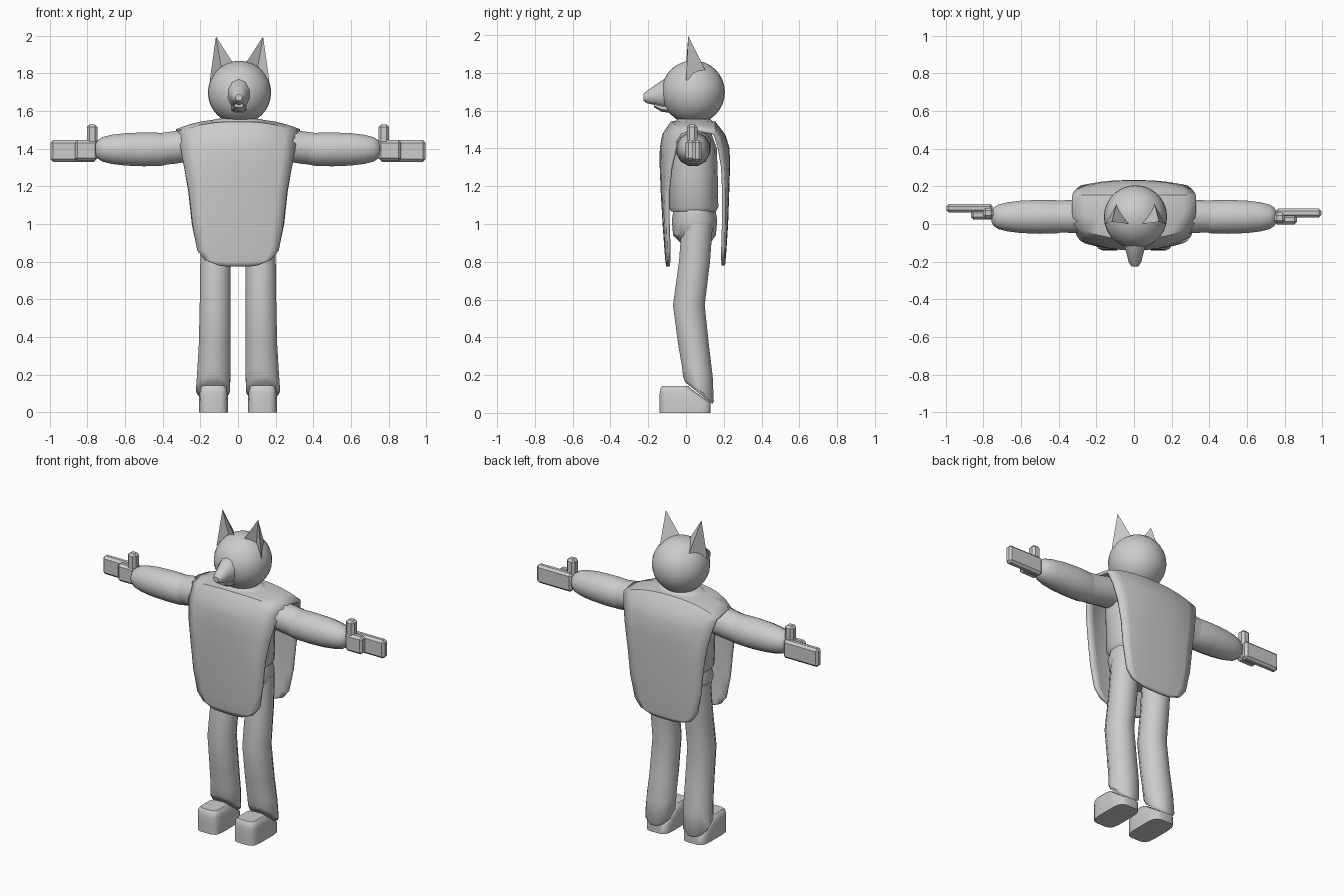
import bpy, bmesh, math
from mathutils import Vector

grey = bpy.data.materials.new("plain_grey")
grey.diffuse_color = (0.6, 0.6, 0.6, 1)


def finish(name, bm, angle=40):
    bmesh.ops.recalc_face_normals(bm, faces=bm.faces)
    mesh = bpy.data.meshes.new(name)
    bm.to_mesh(mesh)
    bm.free()
    ob = bpy.data.objects.new(name, mesh)
    bpy.context.collection.objects.link(ob)
    mesh.materials.append(grey)
    bpy.ops.object.select_all(action='DESELECT')
    bpy.context.view_layer.objects.active = ob
    ob.select_set(True)
    bpy.ops.object.shade_smooth_by_angle(angle=math.radians(angle))
    return ob


def spow(v, e):
    return math.copysign(abs(v) ** e, v)


def tube(name, stations, axis='Z', n=12, e=1.0, angle=40):
    """Loft of rings: (cx, cy, cz, radius1, radius2[, tilt])."""
    bm = bmesh.new()
    rings = []
    for s in stations:
        c, r1, r2 = Vector(s[:3]), s[3], s[4]
        tilt = s[5] if len(s) > 5 else 0
        ring = []
        for i in range(n):
            a = math.tau * (i + 0.5) / n
            p, q = r1 * spow(math.cos(a), e), r2 * spow(math.sin(a), e)
            d = {'Z': (p, q, tilt * q), 'X': (0, p, q), 'Y': (p, 0, q)}[axis]
            ring.append(bm.verts.new(c + Vector(d)))
        rings.append(ring)
    for a, b in zip(rings, rings[1:]):
        for i in range(n):
            j = (i + 1) % n
            bm.faces.new((a[i], a[j], b[j], b[i]))
    bm.faces.new(rings[0])
    bm.faces.new(rings[-1])
    return finish(name, bm, angle)


def box(name, x, y, z, bevel=0.014):
    bm = bmesh.new()
    bmesh.ops.create_cube(bm, size=1)
    for v in bm.verts:
        v.co = Vector([(r[0] + r[1]) / 2 + k * (r[1] - r[0])
                       for k, r in zip(v.co, (x, y, z))])
    bmesh.ops.bevel(bm, geom=bm.edges[:], offset=bevel, segments=1, affect='EDGES')
    return finish(name, bm, 25)


# Head
bm = bmesh.new()
bmesh.ops.create_uvsphere(bm, u_segments=28, v_segments=16, radius=0.168)
bmesh.ops.translate(bm, verts=bm.verts, vec=(0.008, 0.038, 1.698))
finish("head", bm)

# Snout, with a lower jaw beneath it
tube("snout", [(0.005, -0.04, 1.69, 0.10, 0.10), (0.005, -0.115, 1.69, 0.06, 0.078),
               (0.005, -0.165, 1.682, 0.045, 0.052), (0.005, -0.205, 1.673, 0.034, 0.034),
               (0.005, -0.226, 1.671, 0.018, 0.018)], 'Y', 10)
tube("lower_jaw", [(0.005, -0.04, 1.61, 0.05, 0.03), (0.005, -0.13, 1.615, 0.038, 0.022),
                   (0.005, -0.17, 1.63, 0.026, 0.012)], 'Y', 8)

# Neck, torso, hips
tube("neck", [(0, 0.04, 1.48, 0.09, 0.09), (0, 0.04, 1.60, 0.07, 0.07)])
tube("torso", [(0, 0.04, 1.065, 0.18, 0.12), (0, 0.04, 1.09, 0.195, 0.133),
               (0, 0.04, 1.25, 0.20, 0.13), (0, 0.045, 1.40, 0.22, 0.12),
               (0, 0.045, 1.48, 0.21, 0.09), (0, 0.045, 1.52, 0.13, 0.06)], n=16, e=0.75)
tube("hips", [(0, 0.05, 0.90, 0.13, 0.08), (0, 0.045, 0.94, 0.18, 0.115),
              (0, 0.045, 1.02, 0.20, 0.122), (0, 0.045, 1.09, 0.18, 0.11)], n=16, e=0.8)

# Poncho: one strip running up the front, over the shoulders and down the back
# rows: y, z, half width, edge shift in y, edge shift in z
rows = [(-0.095, 0.775, 0.10, 0, 0.005), (-0.10, 0.80, 0.175, 0.01, 0.01),
        (-0.105, 0.86, 0.215, 0.015, 0), (-0.115, 1.0, 0.24, 0.02, 0),
        (-0.125, 1.17, 0.258, 0.03, 0), (-0.13, 1.30, 0.282, 0.05, 0),
        (-0.13, 1.40, 0.30, 0.075, 0), (-0.118, 1.47, 0.31, 0.10, -0.01),
        (-0.075, 1.535, 0.315, 0.075, -0.055), (0.04, 1.55, 0.325, 0.02, -0.055),
        (0.15, 1.535, 0.325, 0, -0.055), (0.20, 1.47, 0.32, -0.04, -0.01),
        (0.222, 1.40, 0.305, -0.045, 0), (0.224, 1.30, 0.284, -0.03, 0),
        (0.22, 1.17, 0.262, -0.02, 0), (0.214, 1.0, 0.244, -0.015, 0),
        (0.205, 0.86, 0.215, -0.01, 0), (0.20, 0.80, 0.175, -0.005, 0.01),
        (0.198, 0.78, 0.10, 0, 0.005)]
bm = bmesh.new()
cols = 10
grid = []
for y, z, w, dy, dz in rows:
    line = []
    for i in range(cols + 1):
        u = 2 * i / cols - 1
        k = abs(u) ** 2.5
        line.append(bm.verts.new((u * w, y + dy * k, z + dz * k)))
    grid.append(line)
for a, b in zip(grid, grid[1:]):
    for i in range(cols):
        bm.faces.new((a[i], a[i + 1], b[i + 1], b[i]))
poncho = finish("poncho", bm)
mod = poncho.modifiers.new("thickness", 'SOLIDIFY')
mod.thickness = 0.018
mod.offset = 0
tube("collar", [(0, 0.04, 1.53, 0.19, 0.11), (0, 0.04, 1.555, 0.13, 0.09),
                (0, 0.04, 1.562, 0.08, 0.07)], n=14)

for side, s in (("left", -1), ("right", 1)):
    # Ear: pointed, hollowed on its front face
    bm = bmesh.new()
    tip, inner, outer, back, hollow = [bm.verts.new((0.008 + s * x, y, z)) for x, y, z in (
        (0.125, 0.012, 1.995), (0.025, 0.0, 1.84), (0.158, 0.0, 1.76),
        (0.10, 0.11, 1.80), (0.095, 0.035, 1.82))]
    for f in ((tip, inner, hollow), (tip, hollow, outer), (tip, outer, back),
              (tip, back, inner), (inner, back, hollow), (hollow, back, outer)):
        bm.faces.new(f)
    finish(side + "_ear", bm, 20)

    # Arm
    tube(side + "_upper_arm", [(s * 0.17, 0.04, 1.42, 0.09, 0.08), (s * 0.27, 0.04, 1.42, 0.095, 0.092),
                               (s * 0.33, 0.04, 1.407, 0.09, 0.09), (s * 0.41, 0.04, 1.398, 0.088, 0.088)], 'X')
    tube(side + "_forearm", [(s * x, 0.038, 1.396, r, r) for x, r in (
        (0.37, 0.082), (0.41, 0.091), (0.50, 0.093), (0.60, 0.089), (0.67, 0.08),
        (0.72, 0.067), (0.745, 0.05), (0.755, 0.03))], 'X')

    # Hand: fingers, folded palm and an upright thumb
    shift = 0.015 if s < 0 else -0.01

    def span(a, b):
        return tuple(sorted((s * a, s * b)))
    box(side + "_fingers", span(0.75, 0.995), (0.045 + shift, 0.092 + shift), (1.33, 1.445))
    box(side + "_palm", span(0.745, 0.865), (0.008 + shift, 0.058 + shift), (1.335, 1.445))
    box(side + "_thumb", span(0.745, 0.802), (0.015 + shift, 0.07 + shift), (1.40, 1.528))

    # Trouser leg, with a cuff that slopes down to the heel
    tube(side + "_leg", [(s * 0.115, 0.06, 1.0, 0.083, 0.085), (s * 0.12, 0.045, 0.80, 0.083, 0.085),
                         (s * 0.122, 0.015, 0.57, 0.084, 0.087), (s * 0.124, 0.04, 0.36, 0.087, 0.084),
                         (s * 0.128, 0.06, 0.22, 0.091, 0.084, -0.3),
                         (s * 0.132, 0.066, 0.125, 0.093, 0.084, -0.8),
                         (s * 0.132, 0.068, 0.105, 0.082, 0.074, -0.8)])

    # Shoe
    tube(side + "_shoe", [(s * 0.13, -0.005, 0.0, 0.078, 0.136), (s * 0.13, -0.005, 0.055, 0.078, 0.136),
                          (s * 0.13, -0.04, 0.105, 0.075, 0.10), (s * 0.13, -0.055, 0.13, 0.07, 0.08),
                          (s * 0.13, -0.057, 0.143, 0.058, 0.068)], n=16, e=0.45)
